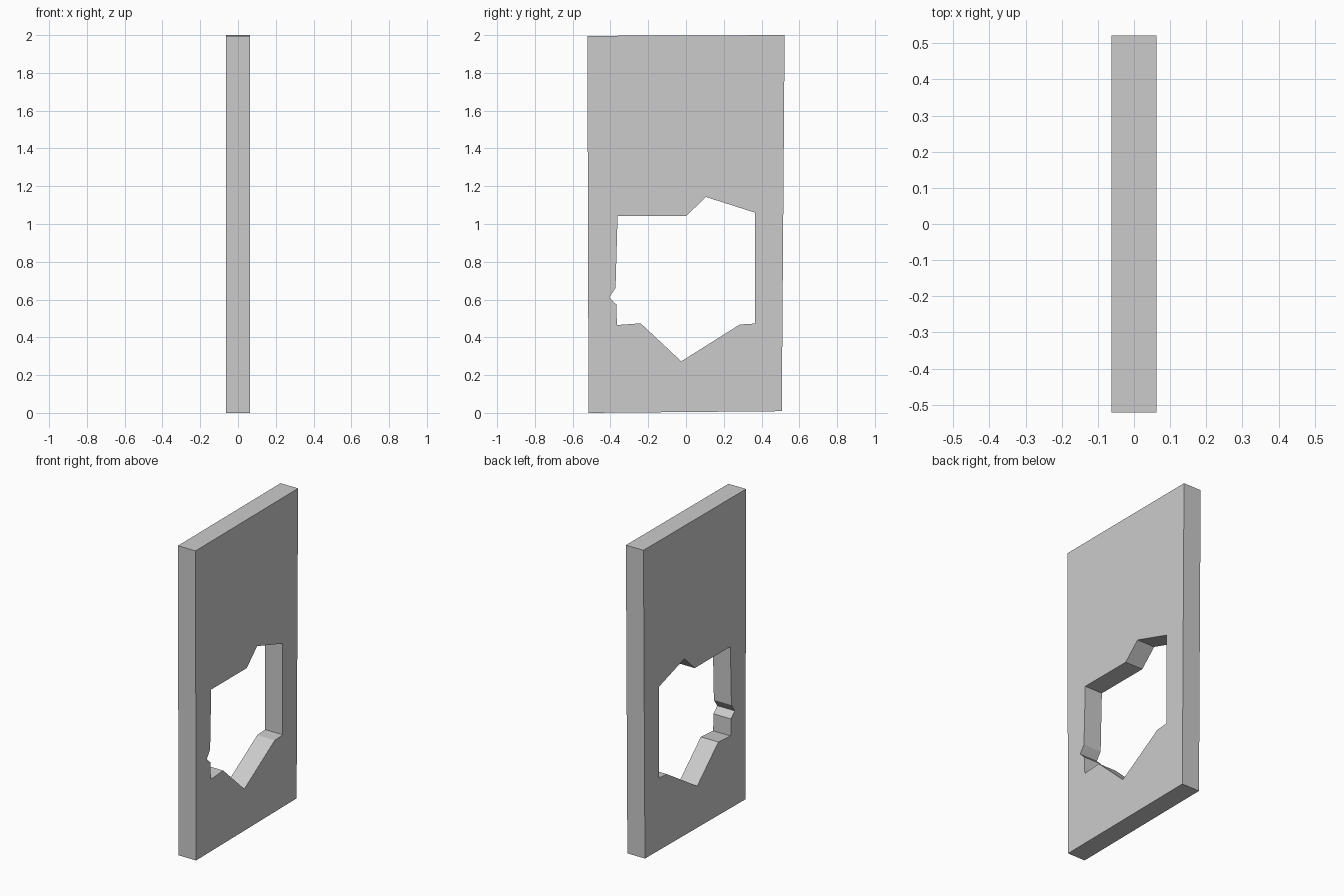
import bpy, bmesh
from mathutils import Vector

if "Cube" in bpy.data.objects:
    bpy.data.objects.remove(bpy.data.objects["Cube"])

HALF_THICKNESS = 0.0625

# Profiles in (y, z)
outline = [(-0.516, 0.003), (0.507, 0.009), (0.522, 2.0), (-0.522, 1.996), (-0.519, 1.0)]
opening = [(-0.362, 1.042), (0.0, 1.042), (0.106, 1.143), (0.366, 1.06),
           (0.366, 0.473), (0.285, 0.468), (-0.025, 0.273), (-0.24, 0.474),
           (-0.366, 0.465), (-0.368, 0.574), (-0.407, 0.611), (-0.373, 0.661)]
outline[0] = (-0.516, 0.0)


def add_loop(bm, points):
    verts = [bm.verts.new((-HALF_THICKNESS, y, z)) for y, z in points]
    return [bm.edges.new((a, b)) for a, b in zip(verts, verts[1:] + verts[:1])]


# Wall panel with a broken opening
bm = bmesh.new()
edges = add_loop(bm, outline) + add_loop(bm, opening)
bmesh.ops.triangle_fill(bm, edges=edges, use_beauty=True, use_dissolve=False)

# Give the panel its thickness
result = bmesh.ops.extrude_face_region(bm, geom=bm.faces[:], use_keep_orig=True)
moved = [g for g in result["geom"] if isinstance(g, bmesh.types.BMVert)]
bmesh.ops.translate(bm, verts=moved, vec=Vector((2 * HALF_THICKNESS, 0, 0)))
bmesh.ops.recalc_face_normals(bm, faces=bm.faces[:])

mesh = bpy.data.meshes.new("broken_wall_panel")
bm.to_mesh(mesh)
bm.free()
panel = bpy.data.objects.new("broken_wall_panel", mesh)
bpy.context.collection.objects.link(panel)
